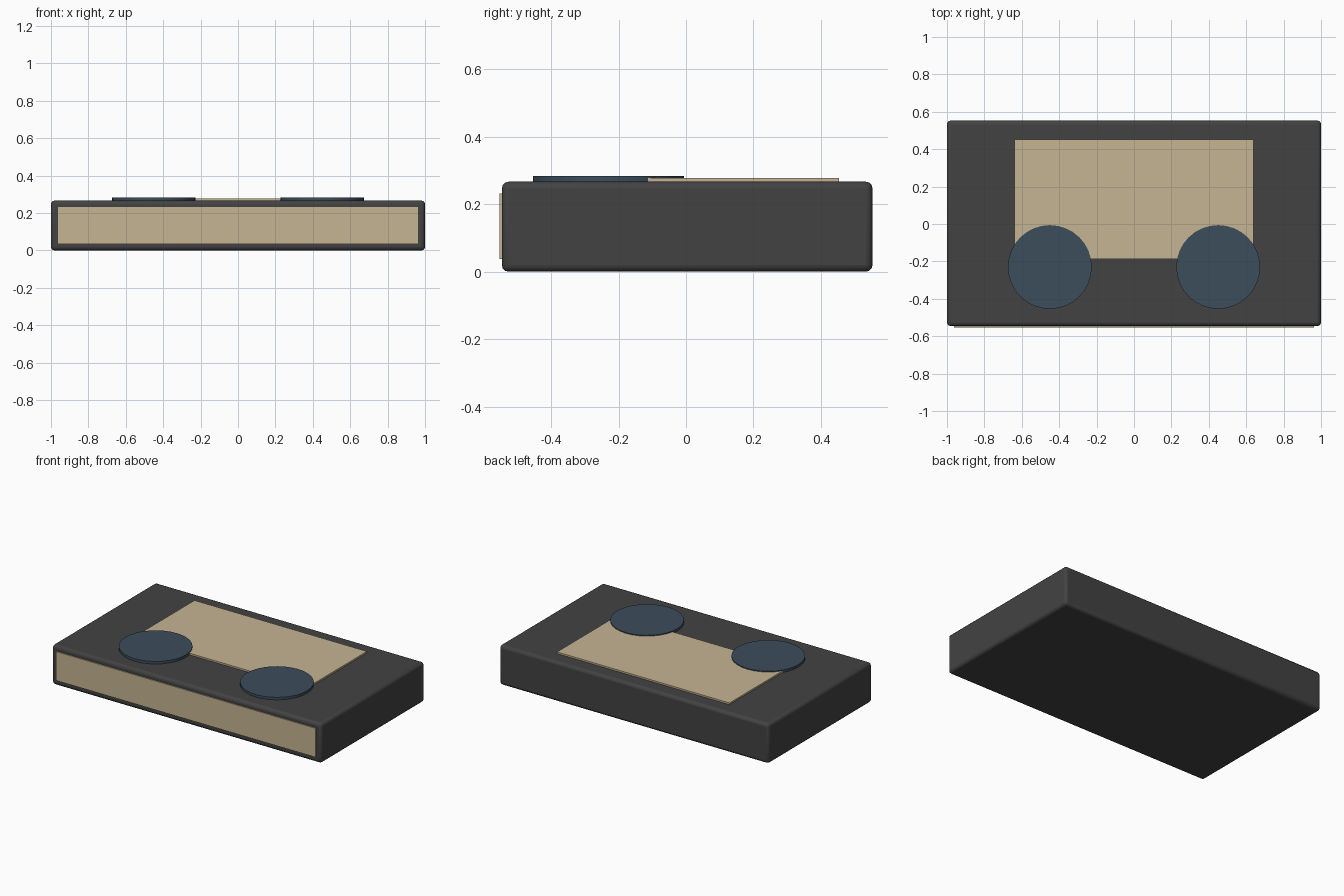
import bpy

if "Cube" in bpy.data.objects:
    bpy.data.objects.remove(bpy.data.objects["Cube"])


def material(name, color):
    m = bpy.data.materials.new(name)
    m.diffuse_color = (*color, 1)
    m.use_nodes = True
    m.node_tree.nodes["Principled BSDF"].inputs["Base Color"].default_value = m.diffuse_color
    return m


dark = material("charcoal", (0.055, 0.055, 0.055))
tan = material("tan", (0.56, 0.46, 0.29))
navy = material("slate_blue", (0.045, 0.075, 0.105))


def box(name, lo, hi, mat):
    bpy.ops.mesh.primitive_cube_add(size=1, location=[(a + b) / 2 for a, b in zip(lo, hi)])
    o = bpy.context.object
    o.name = name
    o.scale = [b - a for a, b in zip(lo, hi)]
    bpy.ops.object.transform_apply(location=False, rotation=False, scale=True)
    o.data.materials.append(mat)
    return o


# Main slab with softly rounded edges
body = box("body", (-1, -0.546, 0), (1, 0.553, 0.267), dark)
bevel = body.modifiers.new("rounded_edges", 'BEVEL')
bevel.width = 0.02
bevel.segments = 3
bpy.ops.object.shade_smooth_by_angle()

# Thin panels on the front and top
box("front_panel", (-0.963, -0.553, 0.038), (0.963, -0.53, 0.232), tan)
box("top_panel", (-0.64, -0.187, 0.26), (0.64, 0.453, 0.278), tan)

# Pair of round plates overlapping the top panel
for side, x in (("left", -0.45), ("right", 0.45)):
    bpy.ops.mesh.primitive_cylinder_add(vertices=32, radius=0.224, depth=0.02,
                                        location=(x, -0.23, 0.274))
    plate = bpy.context.object
    plate.name = side + "_round_plate"
    plate.data.materials.append(navy)
    bpy.ops.object.shade_smooth_by_angle()
